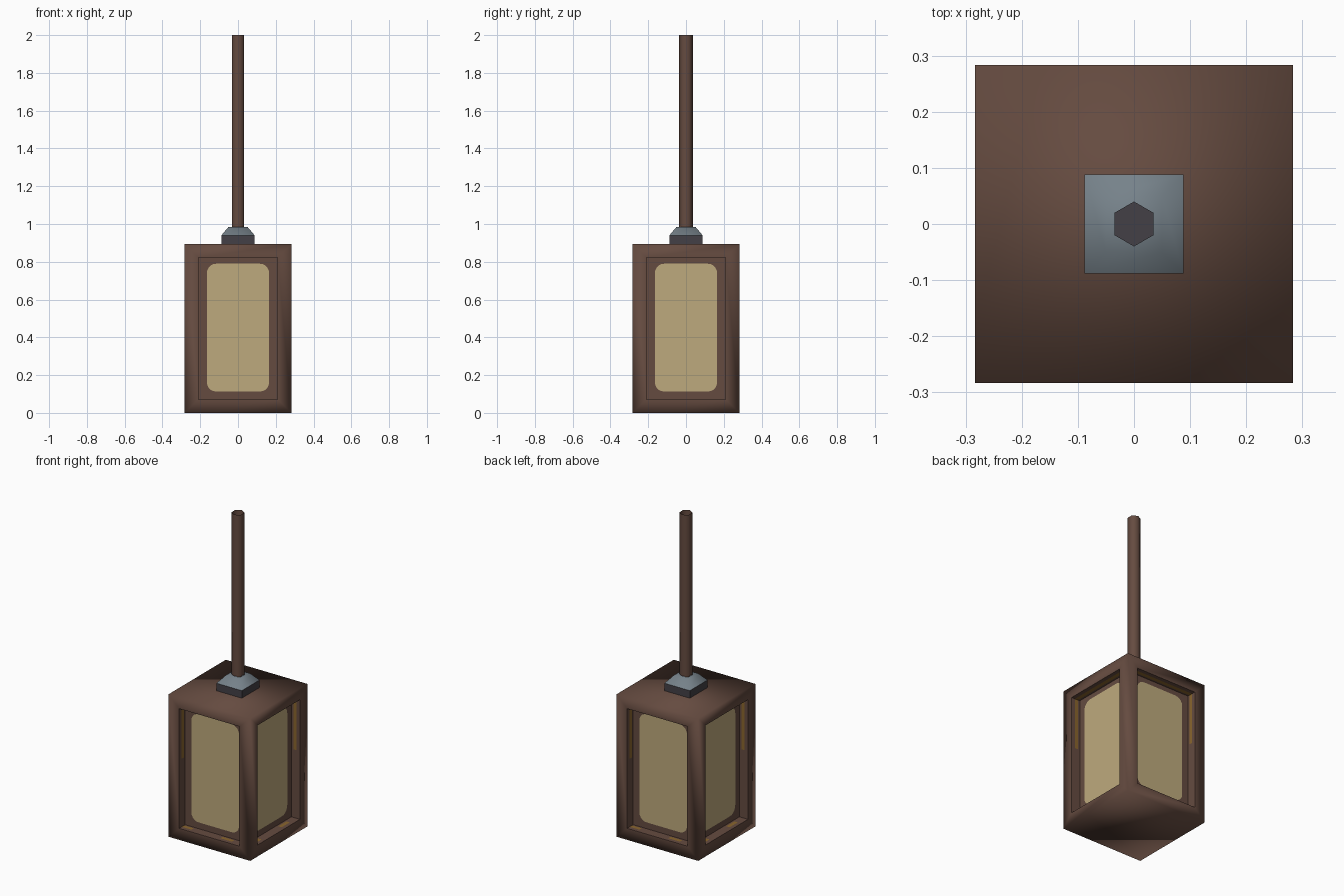
import bpy, math
from mathutils import Matrix, Vector
import bmesh

if "Cube" in bpy.data.objects:
    bpy.data.objects.remove(bpy.data.objects["Cube"])


def mat(name, r, g, b):
    lin = lambda c: (c / 255 / 12.92) if c < 11 else ((c / 255 + 0.055) / 1.055) ** 2.4
    m = bpy.data.materials.new(name)
    m.diffuse_color = (lin(r), lin(g), lin(b), 1)
    m.use_nodes = True
    m.node_tree.nodes["Principled BSDF"].inputs["Base Color"].default_value = m.diffuse_color
    return m


WOOD = mat("brown wood", 101, 75, 64)
PAPER = mat("cream pane", 190, 170, 125)
OCHRE = mat("ochre trim", 138, 102, 46)
STEEL = mat("blue grey metal", 118, 130, 138)
DARK = mat("dark metal", 68, 64, 70)

HW, H = 0.283, 0.893             # body half width and height
OW, Z0, Z1 = 0.21, 0.072, 0.822  # opening in each side
DEPTH = 0.06


def make(name, faces, mats, smooth=False):
    """faces: list of (points, material index); shared corners are welded."""
    bm = bmesh.new()
    for pts, mi in faces:
        f = bm.faces.new([bm.verts.new(p) for p in pts])
        f.material_index = mi
        f.smooth = smooth
    bmesh.ops.remove_doubles(bm, verts=bm.verts, dist=1e-5)
    me = bpy.data.meshes.new(name)
    bm.to_mesh(me)
    bm.free()
    for m in mats:
        me.materials.append(m)
    ob = bpy.data.objects.new(name, me)
    bpy.context.collection.objects.link(ob)
    return ob


def around(faces):
    """Repeat front-side faces on all four sides."""
    out = []
    for k in range(4):
        r = Matrix.Rotation(k * math.pi / 2, 3, 'Z')
        out += [([r @ Vector(p) for p in pts], mi) for pts, mi in faces]
    return out


def loop(w, z0, z1, d):
    y = -HW + d
    return [(-w, y, z0), (w, y, z0), (w, y, z1), (-w, y, z1)]


def bridge(a, b):
    n = len(a)
    return [[a[i], a[(i + 1) % n], b[(i + 1) % n], b[i]] for i in range(n)]


def square(w, z):
    return [(-w, -w, z), (w, -w, z), (w, w, z), (-w, w, z)]


# lantern frame: four window borders, top and bottom
outer, opening = loop(HW, 0, H, 0), loop(OW, Z0, Z1, 0)
frame = around([(f, 0) for f in bridge(outer, opening)])
frame += [(square(HW, H), 0), (square(HW, 0)[::-1], 0)]
make("lantern_frame", frame, [WOOD], True)

# recess walls and back panels
inner = loop(OW, Z0, Z1, DEPTH)
make("window_recesses", around([(f, 0) for f in bridge(opening, inner)] + [(inner, 0)]), [WOOD])

# rounded cream panes
pw, pz0, pz1, pr = 0.165, 0.113, 0.79, 0.05
pane = []
for sx, cz, a0 in ((1, pz0 + pr, -90), (1, pz1 - pr, 0), (-1, pz1 - pr, 90), (-1, pz0 + pr, 180)):
    for i in range(6):
        a = math.radians(a0 + i * 18)
        pane.append((sx * (pw - pr) + pr * math.cos(a), -HW + DEPTH - 0.003, cz + pr * math.sin(a)))
make("cream_panes", around([(pane, 0)]), [PAPER])

# ochre trim strips on the recess walls
e = 0.002
w, lo, hi = OW - e, Z0 + e, Z1 - e
runs = [((w, 0.5), (w, hi)), ((w, hi), (-w, hi)), ((-w, hi), (-w, 0.5)),
        ((-w, lo), (-0.14, lo)), ((0.06, lo), (0.14, lo))]
strips = []
for (xa, za), (xb, zb) in runs:
    ya, yb = -HW + 0.022, -HW + 0.045
    strips.append(([(xa, ya, za), (xb, ya, zb), (xb, yb, zb), (xa, yb, za)], 0))
make("ochre_trim", around(strips), [OCHRE])

# metal cap: dark collar, sloped top
make("cap_collar", [(f, 0) for f in bridge(square(0.088, H), square(0.088, 0.94))], [DARK])
slope = [(f, 0) for f in bridge(square(0.088, 0.94), square(0.05, 0.985))]
make("cap_slope", slope + [(square(0.05, 0.985), 0)], [STEEL], True)


# six-sided open rod with a dark socket inside
def hexagon(r, z):
    return [(r * math.sin(-i * math.pi / 3), r * math.cos(i * math.pi / 3), z) for i in range(6)]


make("hanging_rod", [(f, 0) for f in bridge(hexagon(0.037, 0.98), hexagon(0.037, 2.0))], [WOOD], True)
make("rod_socket", [(hexagon(0.04, 0.988), 0)], [DARK])
